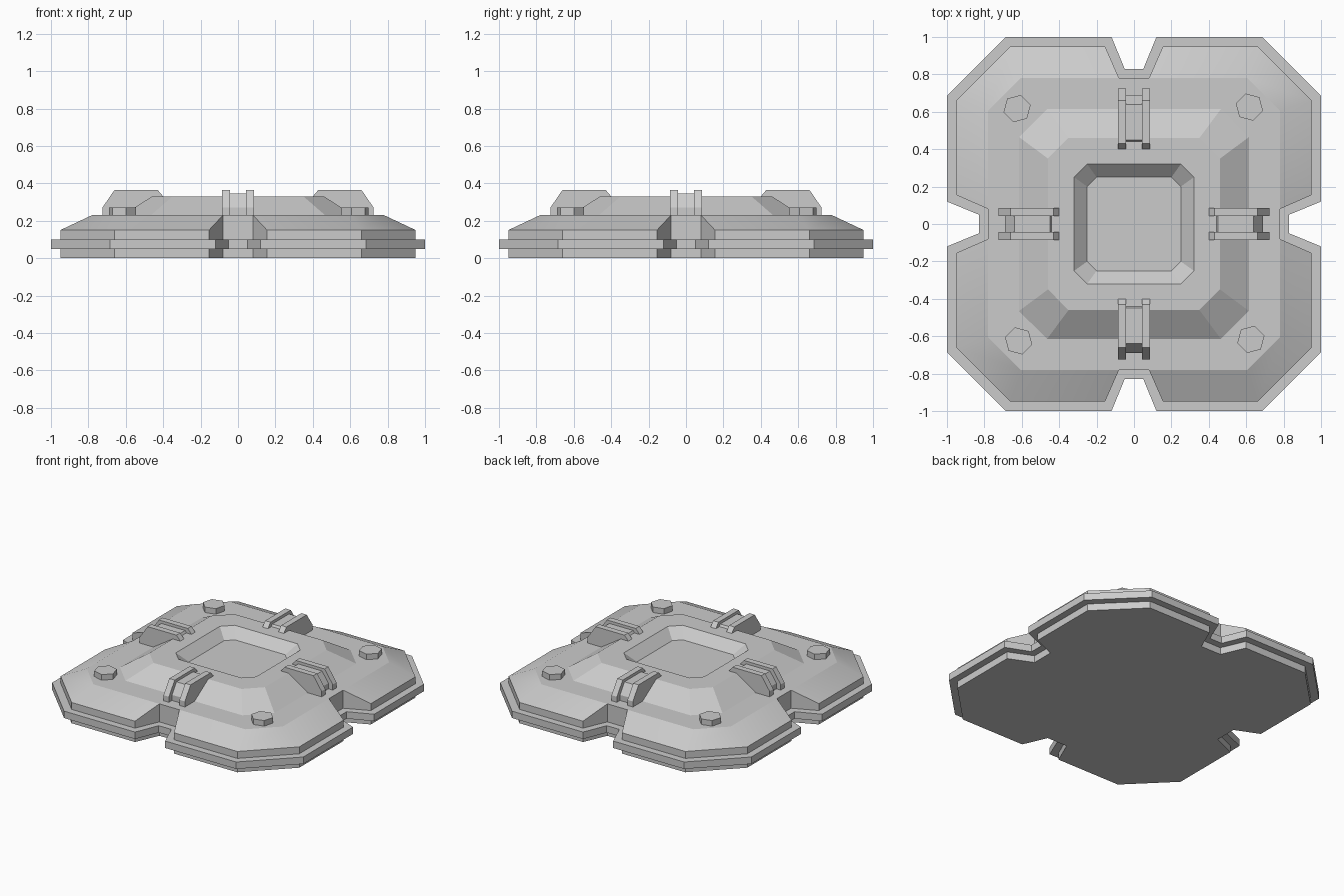
import bpy, bmesh
from math import radians, cos, sin
from mathutils import Matrix

if "Cube" in bpy.data.objects:
    bpy.data.objects.remove(bpy.data.objects["Cube"])


def finish(bm, name):
    bmesh.ops.remove_doubles(bm, verts=bm.verts, dist=1e-4)
    bmesh.ops.recalc_face_normals(bm, faces=bm.faces)
    mesh = bpy.data.meshes.new(name)
    bm.to_mesh(mesh)
    bm.free()
    obj = bpy.data.objects.new(name, mesh)
    bpy.context.collection.objects.link(obj)
    return obj


def four_sides(side, z):
    """Repeat the points of the front side around the z axis."""
    pts = []
    for k in range(4):
        c, s = round(cos(radians(90 * k))), round(sin(radians(90 * k)))
        pts += [(x * c - y * s, x * s + y * c, z) for x, y in side]
    return pts


def notched(half, chamfer, notch_outer, notch_inner, notch_y, z):
    left = [(-chamfer, -half), (-notch_outer, -half), (-notch_inner, -notch_y)]
    return four_sides(left + [(-x, y) for x, y in reversed(left)], z)


def octagon(half, chamfer, z):
    return four_sides([(-chamfer, -half), (chamfer, -half)], z)


def loft(name, loops, cap_bottom=True):
    bm = bmesh.new()
    rings = [[bm.verts.new(p) for p in loop] for loop in loops]
    for a, b in zip(rings, rings[1:]):
        for i in range(len(a)):
            j = (i + 1) % len(a)
            bm.faces.new((a[i], a[j], b[j], b[i]))
    if cap_bottom:
        bm.faces.new(rings[0][::-1])
    bm.faces.new(rings[-1])
    return finish(bm, name)


def extrude_yz(name, profile, x0, x1, turn):
    """Prism from a (distance from centre, z) profile, turned about z."""
    bm = bmesh.new()
    face = bm.faces.new([bm.verts.new((x0, -d, z)) for d, z in profile])
    new = bmesh.ops.extrude_face_region(bm, geom=[face])["geom"]
    bmesh.ops.translate(bm, vec=(x1 - x0, 0, 0),
                        verts=[v for v in new if isinstance(v, bmesh.types.BMVert)])
    bm.transform(Matrix.Rotation(turn, 4, 'Z'))
    return finish(bm, name)


# Notched base plate with a protruding rim and sloped shoulder
inner = (0.95, 0.66, 0.155, 0.08, 0.78)
rim = (1.0, 0.685, 0.12, 0.05, 0.83)
shoulder = (0.78, 0.605, 0.08, 0.08, 0.78)
base = loft("base_plate", [
    notched(*inner, 0), notched(*inner, 0.05),
    notched(*rim, 0.05), notched(*rim, 0.10),
    notched(*inner, 0.10), notched(*inner, 0.15),
    notched(*shoulder, 0.23)])
bpy.context.view_layer.objects.active = base
base.select_set(True)
bpy.ops.object.shade_smooth_by_angle(angle=radians(21))
base.select_set(False)

# Raised deck with a square recess
loft("raised_deck", [
    octagon(0.615, 0.465, 0.23), octagon(0.46, 0.35, 0.33),
    octagon(0.32, 0.25, 0.33), octagon(0.25, 0.20, 0.265)], cap_bottom=False)

# Clamps and hex bolts on all four sides
fin = [(0.725, 0.225), (0.725, 0.27), (0.66, 0.365), (0.43, 0.365),
       (0.40, 0.33), (0.40, 0.31), (0.56, 0.225)]
bridge = [(0.69, 0.225), (0.69, 0.27), (0.64, 0.345), (0.45, 0.345),
          (0.44, 0.33), (0.44, 0.31), (0.56, 0.225)]
for k in range(4):
    turn = radians(90 * k)
    extrude_yz("clamp_fin_left", fin, -0.085, -0.042, turn)
    extrude_yz("clamp_fin_right", fin, 0.042, 0.085, turn)
    extrude_yz("clamp_bridge", bridge, -0.042, 0.042, turn)

    bm = bmesh.new()
    bmesh.ops.create_cone(bm, cap_ends=True, segments=6,
                          radius1=0.075, radius2=0.075, depth=0.045)
    bm.transform(Matrix.Rotation(turn, 4, 'Z')
                 @ Matrix.Translation((0.617, 0.625, 0.2475))
                 @ Matrix.Rotation(radians(15), 4, 'Z'))
    finish(bm, "hex_bolt")
